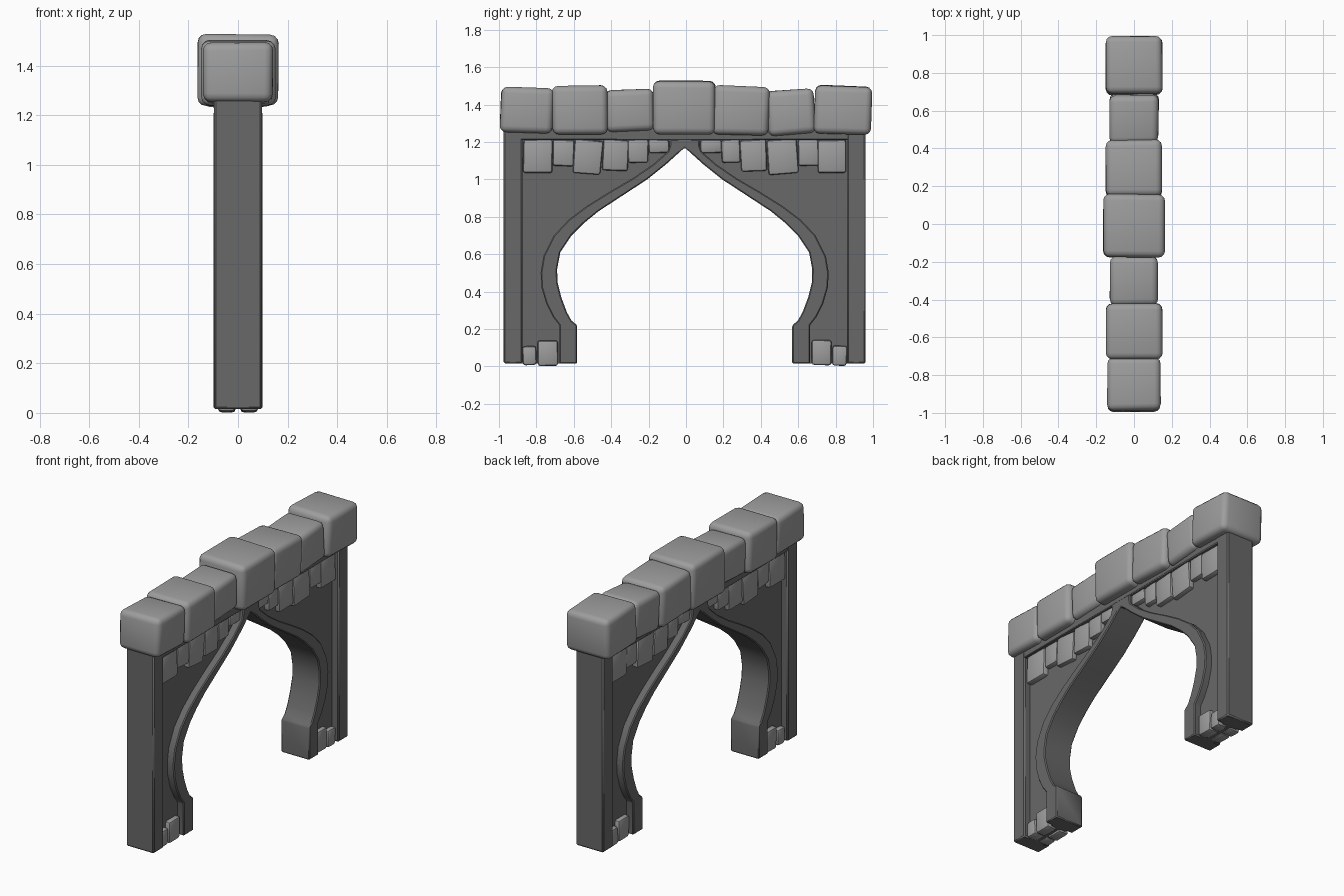
import bpy
import bmesh
import math
import random
from mathutils import Matrix, Vector

random.seed(4)
default_cube = bpy.data.objects.get("Cube")
if default_cube:
    bpy.data.objects.remove(default_cube, do_unlink=True)


def make_material(name, grey):
    mat = bpy.data.materials.new(name)
    colour = (grey, grey, grey, 1)
    mat.diffuse_color = colour
    mat.use_nodes = True
    shader = next(n for n in mat.node_tree.nodes if n.type == 'BSDF_PRINCIPLED')
    shader.inputs["Base Color"].default_value = colour
    shader.inputs["Roughness"].default_value = 0.9
    return mat


dark_stone = make_material("dark stone", 0.14)
light_stone = make_material("light stone", 0.34)


def finish(bm, name, mat, bevel, segments):
    """Round the sharp edges and turn the mesh into a smooth-shaded object."""
    bmesh.ops.recalc_face_normals(bm, faces=bm.faces[:])
    if bevel:
        edges = [e for e in bm.edges if e.calc_face_angle(0) > math.radians(32)]
        bmesh.ops.bevel(bm, geom=edges, offset=bevel, segments=segments,
                        profile=0.5, affect='EDGES', clamp_overlap=True)
    mesh = bpy.data.meshes.new(name)
    bm.to_mesh(mesh)
    bm.free()
    mesh.materials.append(mat)
    obj = bpy.data.objects.new(name, mesh)
    bpy.context.collection.objects.link(obj)
    bpy.ops.object.select_all(action='DESELECT')
    obj.select_set(True)
    bpy.context.view_layer.objects.active = obj
    bpy.ops.object.shade_smooth_by_angle(angle=math.radians(40))
    return obj


def prism(name, outline, half_width, bevel):
    """Extrude a side outline of (y, z) points across the wall thickness."""
    bm = bmesh.new()
    face = bm.faces.new([bm.verts.new((-half_width, y, z)) for y, z in outline])
    result = bmesh.ops.extrude_face_region(bm, geom=[face])
    moved = [v for v in result["geom"] if isinstance(v, bmesh.types.BMVert)]
    bmesh.ops.translate(bm, verts=moved, vec=(2 * half_width, 0, 0))
    return finish(bm, name, dark_stone, bevel, 1)


def block(name, x_range, y_range, z_range, mat, bevel,
          segments=1, tilt=0, jitter=0):
    """Rounded, slightly irregular block, tilted in the plane of the wall."""
    bm = bmesh.new()
    bmesh.ops.create_cube(bm, size=1)
    ranges = (x_range, y_range, z_range)
    size = Vector([b - a for a, b in ranges])
    centre = Vector([(a + b) / 2 for a, b in ranges])
    turn = Matrix.Rotation(math.radians(tilt), 3, 'X')
    for v in bm.verts:
        wobble = Vector([random.uniform(-jitter, jitter) for _ in range(3)])
        v.co = turn @ (v.co * size + wobble) + centre
    return finish(bm, name, mat, bevel, segments)


def mirror_across_wall(obj):
    obj.modifiers.new("both faces", 'MIRROR').use_axis[0] = True


# Curves of one half of the arch, as (distance from the middle, height)
MIDDLE = -0.007
BASE = 0.015
inner = [(.575, BASE), (.575, .22), (.605, .245), (.63, .29), (.66, .37),
         (.68, .45), (.682, .52), (.665, .61), (.605, .7), (.54, .765),
         (.46, .83), (.33, .915), (.2, 1), (.1, 1.08)]
outer = [(.67, BASE), (.67, .22), (.705, .265), (.74, .335), (.765, .42),
         (.77, .5), (.755, .59), (.7, .7), (.62, .785), (.52, .86),
         (.4, .935), (.28, 1.005), (.17, 1.08), (.09, 1.15), (.08, 1.18),
         (.08, 1.215)]


def place(points, side):
    return [(MIDDLE + side * y, z) for y, z in points]


# Raised arch band, one piece through the pointed crown
prism("arch_band",
      place(inner, -1) + [(MIDDLE, 1.17)] + place(inner[::-1], 1)
      + place(outer, 1) + place(outer[::-1], -1), 0.098, 0.006)

# Recessed wall panels and the outer posts
for label, side in (("front", -1), ("back", 1)):
    shifted = [(y - 0.02, z) for y, z in outer[:-1]]
    panel = shifted + [(.05, 1.23), (.93, 1.23), (.93, BASE)]
    prism(label + "_wall_panel", place(panel, side), 0.052, 0)
    post = [(.868, BASE), (.968, BASE), (.968, 1.28), (.868, 1.28)]
    prism(label + "_post", place(post, side), 0.096, 0.008)

# Rail under the coping
rail = [(.96, 1.21), (.96, 1.28)]
prism("top_rail", place(rail, -1) + place(rail[::-1], 1), 0.094, 0.005)

# Coping stones: y range, z range, half width, tilt
coping = [
    (-.99, -.71, 1.25, 1.49, .14, -2),
    (-.715, -.42, 1.24, 1.503, .15, 1),
    (-.43, -.17, 1.257, 1.482, .127, 2),
    (-.177, .157, 1.24, 1.526, .162, 0),
    (.145, .443, 1.238, 1.498, .148, -2),
    (.432, .688, 1.24, 1.478, .13, 4),
    (.685, .99, 1.242, 1.5, .15, -2),
]
for i, (y0, y1, z0, z1, half, tilt) in enumerate(coping, 1):
    block(f"coping_stone_{i}", (-half, half), (y0, y1), (z0, z1),
          light_stone, 0.034, 3, tilt, 0.003)

# Hanging stones under the rail: y range, lower edge, tilt
hanging = [
    (-.87, -.715, 1.035, 0), (-.713, -.6, 1.072, -1), (-.6, -.45, 1.03, -5),
    (-.445, -.31, 1.047, -3), (-.308, -.202, 1.09, 1), (-.2, -.09, 1.14, 0),
    (.075, .19, 1.14, 0), (.19, .292, 1.09, 2), (.293, .43, 1.043, 3),
    (.435, .595, 1.03, 4), (.598, .707, 1.072, 1), (.705, .855, 1.035, 1),
]
for i, (y0, y1, z0, tilt) in enumerate(hanging, 1):
    stone = block(f"hanging_stone_{i}", (.03, .083), (y0, y1), (z0, 1.212),
                  light_stone, 0.012, 2, tilt, 0.003)
    mirror_across_wall(stone)

# Foot stones between post and arch: y range, z range, tilt
feet = [(-.875, -.8, .008, .108, 3), (-.793, -.685, .003, .14, 0),
        (.672, .778, .008, .14, -1), (.782, .86, .004, .11, -3)]
for i, (y0, y1, z0, z1, tilt) in enumerate(feet, 1):
    stone = block(f"foot_stone_{i}", (.01, .08), (y0, y1), (z0, z1),
                  light_stone, 0.014, 2, tilt, 0.002)
    mirror_across_wall(stone)
